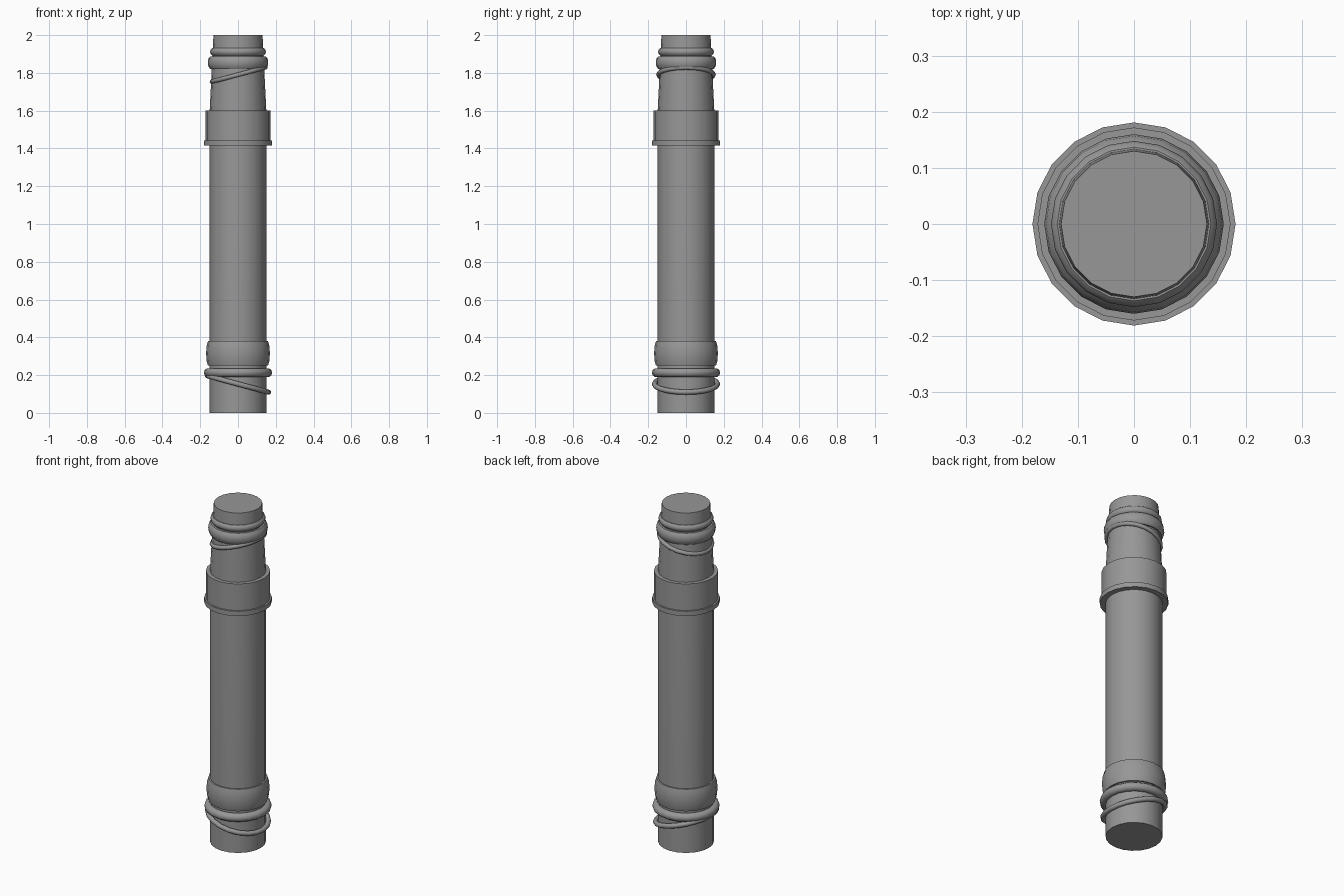
import bpy, bmesh, math
from mathutils import Matrix

SIDES = 20

cube = bpy.data.objects.get("Cube")
if cube:
    bpy.data.objects.remove(cube, do_unlink=True)

grey = bpy.data.materials.new("plain_grey")
grey.use_nodes = True
colour = (0.31, 0.31, 0.31, 1)
grey.diffuse_color = colour
grey.node_tree.nodes["Principled BSDF"].inputs["Base Color"].default_value = colour


def lathe(name, profile, closed=False, place=None):
    """Turn a (radius, height) profile about z; open profiles get end caps."""
    bm = bmesh.new()
    rings = []
    for r, z in profile:
        rings.append([bm.verts.new((r * math.cos(a), r * math.sin(a), z))
                      for a in (math.tau * i / SIDES for i in range(SIDES))])
    pairs = list(zip(rings, rings[1:]))
    if closed:
        pairs.append((rings[-1], rings[0]))
    else:
        bm.faces.new(rings[0][::-1])
        bm.faces.new(rings[-1])
    for low, high in pairs:
        for i in range(SIDES):
            j = (i + 1) % SIDES
            bm.faces.new((low[i], low[j], high[j], high[i]))
    bmesh.ops.recalc_face_normals(bm, faces=bm.faces)
    mesh = bpy.data.meshes.new(name)
    bm.to_mesh(mesh)
    bm.free()
    mesh.materials.append(grey)
    obj = bpy.data.objects.new(name, mesh)
    bpy.context.collection.objects.link(obj)
    if place:
        obj.matrix_world = place
    bpy.ops.object.select_all(action='DESELECT')
    obj.select_set(True)
    bpy.context.view_layer.objects.active = obj
    bpy.ops.object.shade_smooth_by_angle(angle=math.radians(40))
    return obj


def ring(name, radius, width, height, z, tilt=0, x=0, steps=10):
    """Ring with an elliptical section, optionally tilted about y."""
    section = [(radius + width * math.cos(a), height * math.sin(a))
               for a in (math.tau * i / steps for i in range(steps))]
    place = Matrix.Translation((x, 0, z)) @ Matrix.Rotation(math.radians(tilt), 4, 'Y')
    return lathe(name, section, True, place)


# Main shaft and tapered neck
lathe("shaft", [(0.15, 0), (0.15, 1.6), (0.13, 2.0)])

# Stepped collar
lathe("collar", [(0.148, 1.415), (0.181, 1.415), (0.181, 1.443),
                 (0.172, 1.443), (0.172, 1.60), (0.148, 1.60)], True)

# Swollen band near the foot
lathe("foot_band", [(0.148, 0.25), (0.159, 0.25), (0.166, 0.275), (0.169, 0.315),
                    (0.166, 0.355), (0.159, 0.38), (0.148, 0.38)], True)

# Foot rings
ring("foot_ring", 0.157, 0.024, 0.024, 0.213)
ring("foot_loose_ring", 0.167, 0.014, 0.014, 0.153, tilt=15)

# Neck rings
ring("neck_thin_ring", 0.132, 0.016, 0.02, 1.912)
lathe("neck_thick_ring", [(0.134, 1.82), (0.147, 1.82), (0.157, 1.835), (0.16, 1.855),
                          (0.157, 1.875), (0.147, 1.888), (0.132, 1.888)], True)
ring("neck_loose_ring", 0.146, 0.012, 0.012, 1.791, tilt=-15, x=0.003)
